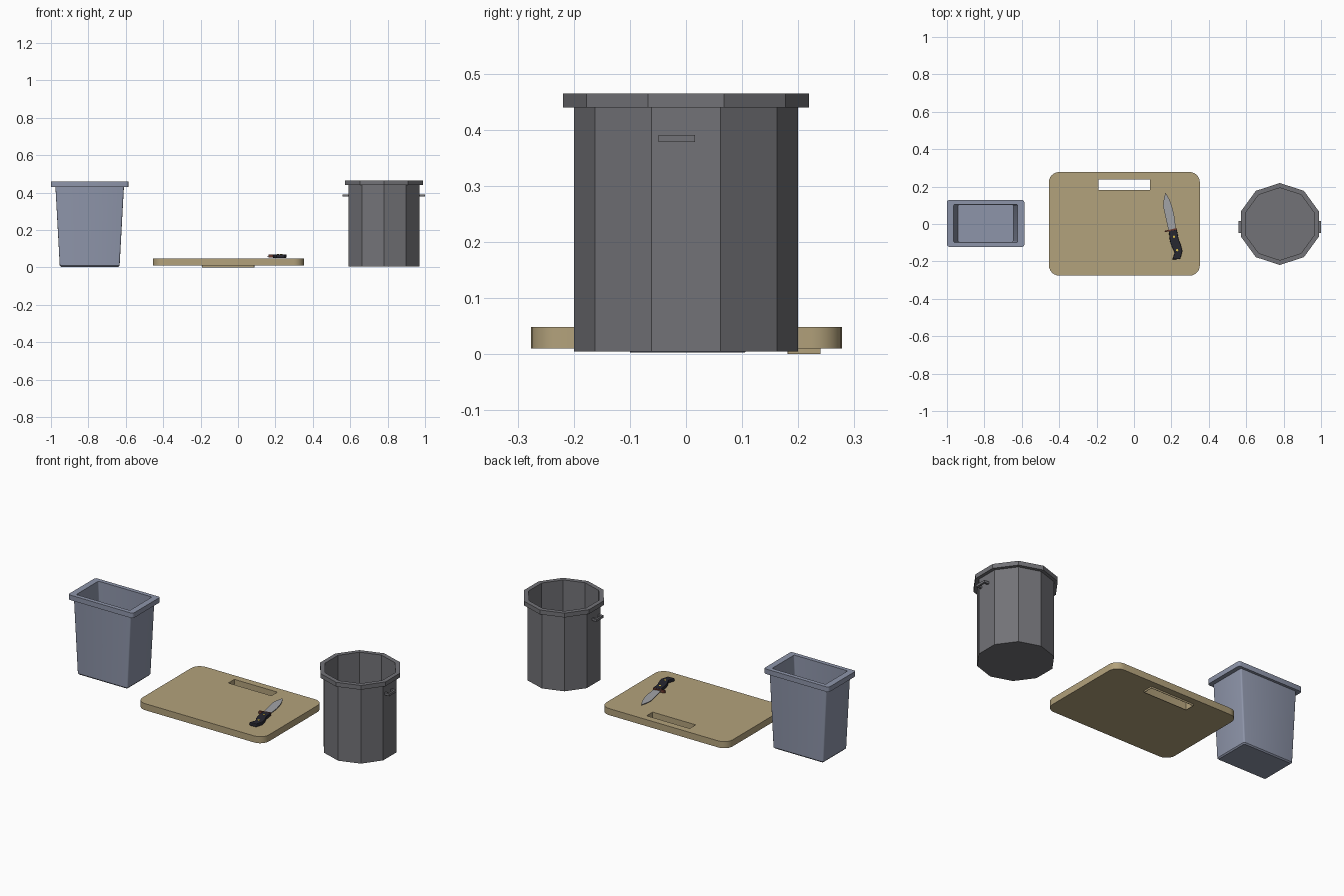
import bpy, bmesh
from math import sin, cos, pi, radians

if "Cube" in bpy.data.objects:
    bpy.data.objects.remove(bpy.data.objects["Cube"])


def material(name, rgb):
    m = bpy.data.materials.new(name)
    m.diffuse_color = (*rgb, 1)
    m.use_nodes = True
    m.node_tree.nodes["Principled BSDF"].inputs["Base Color"].default_value = m.diffuse_color
    return m


BLUE = material("blue_grey_plastic", (0.27, 0.30, 0.40))
DARK = material("dark_grey_metal", (0.17, 0.17, 0.185))
WOOD = material("light_wood", (0.45, 0.36, 0.20))
STEEL = material("steel", (0.36, 0.37, 0.39))
BLACK = material("black_grip", (0.02, 0.02, 0.03))
RUST = material("red_brown", (0.16, 0.045, 0.03))
BRASS = material("brass", (0.75, 0.55, 0.06))


def loft(name, rings, mat, caps=True, smooth=False):
    """Skin rings of equal point count; cap the ends or join last to first."""
    bm = bmesh.new()
    vs = [[bm.verts.new(p) for p in r] for r in rings]
    n = len(rings[0])
    pairs = list(zip(vs, vs[1:]))
    if caps:
        bm.faces.new(vs[0])
        bm.faces.new(vs[-1])
    else:
        pairs.append((vs[-1], vs[0]))
    for a, b in pairs:
        for i in range(n):
            j = (i + 1) % n
            bm.faces.new((a[i], a[j], b[j], b[i]))
    bmesh.ops.recalc_face_normals(bm, faces=bm.faces)
    me = bpy.data.meshes.new(name)
    bm.to_mesh(me)
    bm.free()
    me.materials.append(mat)
    ob = bpy.data.objects.new(name, me)
    bpy.context.collection.objects.link(ob)
    if smooth:
        bpy.ops.object.select_all(action='DESELECT')
        bpy.context.view_layer.objects.active = ob
        ob.select_set(True)
        bpy.ops.object.shade_smooth_by_angle(angle=radians(35))
    return ob


def rounded(cx, cy, hx, hy, r, z, seg=6):
    """Rounded rectangle ring."""
    pts = []
    for k, (sx, sy) in enumerate([(1, 1), (-1, 1), (-1, -1), (1, -1)]):
        for i in range(seg + 1):
            a = pi / 2 * (k + i / seg)
            pts.append((cx + sx * (hx - r) + r * cos(a),
                        cy + sy * (hy - r) + r * sin(a), z))
    return pts


def polygon(cx, cy, r, z, n=10):
    return [(cx + r * cos(pi / 2 + 2 * pi * i / n),
             cy + r * sin(pi / 2 + 2 * pi * i / n), z) for i in range(n)]


def prism(name, outline, z0, z1, mat, bevel=0):
    ob = loft(name, [[(x, y, z) for x, y in outline] for z in (z0, z1)], mat)
    if bevel:
        m = ob.modifiers.new("bevel", 'BEVEL')
        m.width = bevel
        m.segments = 2
    return ob


# Rectangular bin: tapered shell with overhanging rim
BX, BY = -0.793, 0.003
bin_profile = [  # half x, half y, corner radius, z
    (0.154, 0.102, 0.006, 0.003), (0.160, 0.108, 0.008, 0.010),
    (0.183, 0.110, 0.008, 0.430), (0.207, 0.125, 0.012, 0.430),
    (0.207, 0.125, 0.012, 0.459), (0.171, 0.101, 0.006, 0.459),
    (0.149, 0.098, 0.006, 0.018)]
loft("rectangular_bin",
     [rounded(BX, BY, hx, hy, r, z, 3) for hx, hy, r, z in bin_profile],
     BLUE, smooth=True)

# Ten-sided can: shell with overhanging rim
CX = 0.78
can_profile = [(0.200, 0.005), (0.200, 0.440), (0.219, 0.440),
               (0.219, 0.465), (0.193, 0.465), (0.193, 0.014)]
loft("ten_sided_can", [polygon(CX, 0, r, z) for r, z in can_profile], DARK)

# U-shaped side handles
u_shape = [(0.188, -0.049), (0.220, -0.049), (0.220, 0.016), (0.188, 0.016),
           (0.188, 0.005), (0.209, 0.005), (0.209, -0.038), (0.188, -0.038)]
for side, s in (("left", -1), ("right", 1)):
    prism(side + "_can_handle", [(CX + s * x, y) for x, y in u_shape],
          0.378, 0.391, DARK)

# Cutting board with a through slot whose lip hangs below the underside
KX, KY, HX, HY = -0.0525, 0.2105, 0.1375, 0.0275
loft("cutting_board", [
    rounded(-0.0515, 0.001, 0.4035, 0.277, 0.055, 0.010),
    rounded(-0.0515, 0.001, 0.4035, 0.277, 0.055, 0.048),
    rounded(KX, KY, HX, HY, 0.001, 0.048),
    rounded(KX, KY, HX, HY, 0.001, 0.0),
    rounded(KX, KY, HX + 0.002, HY + 0.002, 0.001, 0.0),
    rounded(KX, KY, HX + 0.002, HY + 0.002, 0.001, 0.010)],
    WOOD, caps=False, smooth=True)

# Knife lying on the board
prism("knife_blade", [
    (0.168, 0.168), (0.158, 0.125), (0.156, 0.095), (0.170, 0.030),
    (0.185, -0.035), (0.224, -0.028), (0.216, 0.040), (0.206, 0.085),
    (0.190, 0.130)], 0.058, 0.062, STEEL)
prism("knife_guard", [
    (0.162, -0.044), (0.166, -0.036), (0.227, -0.022), (0.231, -0.032)],
    0.052, 0.068, RUST)
prism("knife_handle", [
    (0.186, -0.038), (0.229, -0.030), (0.238, -0.080), (0.250, -0.110),
    (0.259, -0.145), (0.247, -0.187), (0.205, -0.190), (0.218, -0.152),
    (0.202, -0.122), (0.192, -0.090)], 0.050, 0.070, BLACK, bevel=0.004)
for i, (x, y) in enumerate([(0.214, -0.068), (0.231, -0.140)]):
    loft(f"knife_rivet_{i + 1}",
         [polygon(x, y, 0.006, z, 12) for z in (0.049, 0.071)], BRASS)
